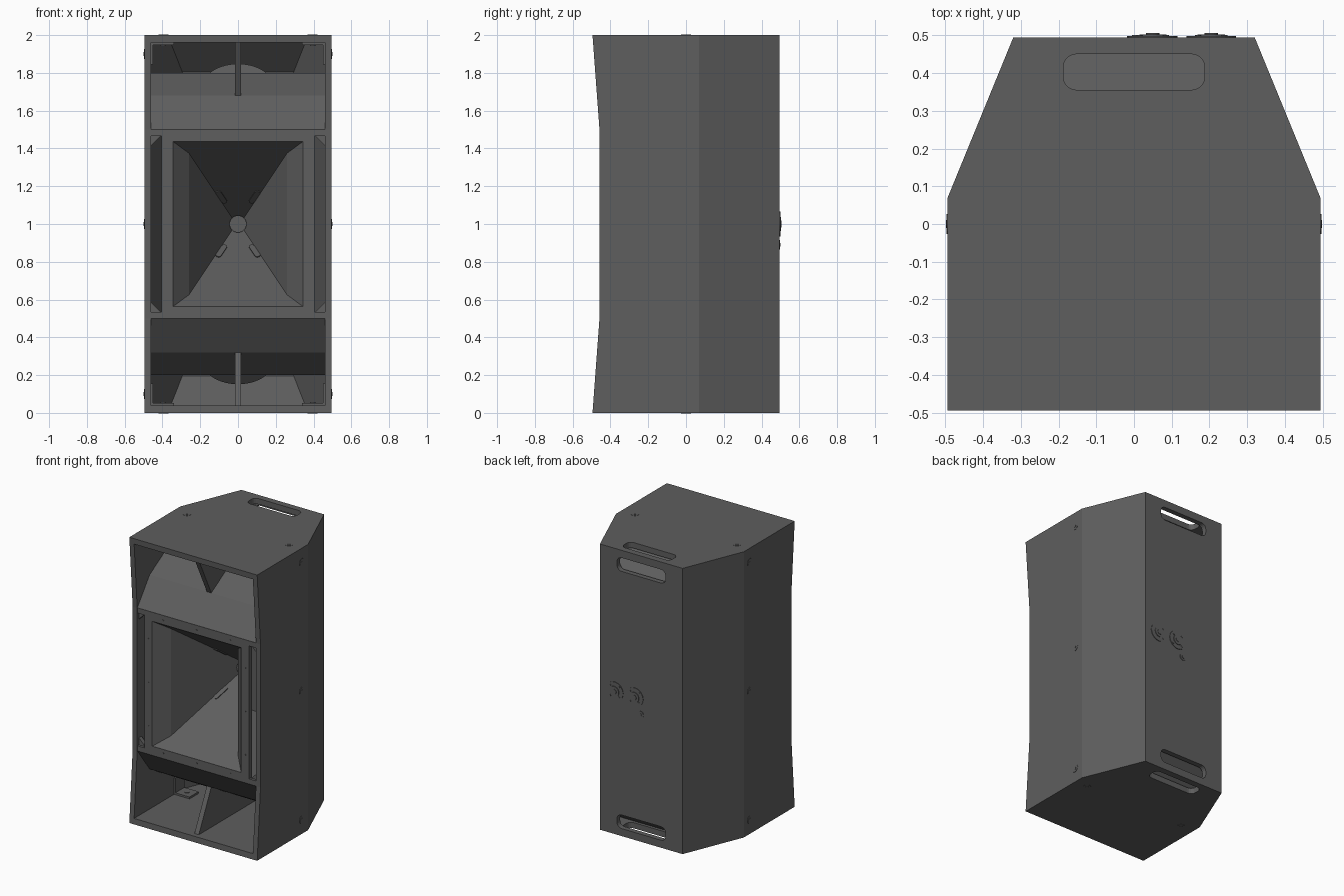
import bpy, bmesh, math
from mathutils import Vector

if "Cube" in bpy.data.objects:
    bpy.data.objects.remove(bpy.data.objects["Cube"])

paint = bpy.data.materials.new("charcoal_paint")
paint.use_nodes = True
GREY = (0.112, 0.112, 0.112, 1)
paint.diffuse_color = GREY
bsdf = paint.node_tree.nodes["Principled BSDF"]
bsdf.inputs["Base Color"].default_value = GREY
bsdf.inputs["Roughness"].default_value = 0.7


def finish(name, bm):
    bmesh.ops.recalc_face_normals(bm, faces=bm.faces)
    mesh = bpy.data.meshes.new(name)
    bm.to_mesh(mesh)
    bm.free()
    mesh.materials.append(paint)
    ob = bpy.data.objects.new(name, mesh)
    bpy.context.collection.objects.link(ob)
    return ob


def loft(name, rings, caps=True):
    bm = bmesh.new()
    loops = [[bm.verts.new(p) for p in ring] for ring in rings]
    n = len(loops[0])
    for a, b in zip(loops, loops[1:]):
        for i in range(n):
            j = (i + 1) % n
            bm.faces.new((a[i], a[j], b[j], b[i]))
    if caps:
        bm.faces.new(loops[0])
        bm.faces.new(loops[-1])
    return finish(name, bm)


def prism(name, pts, vec):
    pts = [Vector(p) for p in pts]
    return loft(name, [pts, [p + Vector(vec) for p in pts]])


def box(name, x0, x1, y0, y1, z0, z1):
    return prism(name, [(x0, y0, z0), (x1, y0, z0), (x1, y1, z0), (x0, y1, z0)], (0, 0, z1 - z0))


def disc(name, loc, axis, r, depth, sides=24):
    # short cylinder centred on loc
    axis = Vector(axis).normalized()
    u = axis.orthogonal().normalized()
    v = axis.cross(u)
    ring = []
    for i in range(sides):
        a = math.tau * i / sides
        ring.append(Vector(loc) - axis * depth / 2 + (u * math.cos(a) + v * math.sin(a)) * r)
    return prism(name, ring, axis * depth)


def rounded(w, h, r):
    # rounded rectangle outline
    pts = []
    for k, (sx, sy) in enumerate([(1, 1), (-1, 1), (-1, -1), (1, -1)]):
        for i in range(6):
            a = math.pi / 2 * (k + i / 5)
            pts.append((sx * (w / 2 - r) + r * math.cos(a), sy * (h / 2 - r) + r * math.sin(a)))
    return pts


def cut(ob, cutter):
    cutter.hide_render = True
    mod = ob.modifiers.new("cut", 'BOOLEAN')
    mod.operation = 'DIFFERENCE'
    mod.solver = 'EXACT'
    mod.object = cutter
    bpy.context.view_layer.objects.active = ob
    bpy.ops.object.modifier_apply(modifier=mod.name)
    bpy.data.objects.remove(cutter)


def plan(side, back, front_y, bend_y, back_y, z):
    return [(-side, front_y, z), (side, front_y, z), (side, bend_y, z),
            (back, back_y, z), (-back, back_y, z), (-side, bend_y, z)]


def cavity_half(y):
    # half width of the inside, slightly sunk into the walls
    return 0.47 - max(0, y - 0.055) * 0.41


def cross_panel(name, profile, flip):
    # wall-to-wall part from a y-z profile, flipped for the lower half
    pts = [(y, 2 - z if flip else z) for y, z in profile]
    return loft(name, [[(s * cavity_half(y), y, z) for y, z in pts] for s in (-1, 1)])


# Cabinet shell with a concave front
cabinet = loft("cabinet", [plan(0.495, 0.32, y, 0.068, 0.495, z)
                           for z, y in [(0, -0.495), (0.5, -0.458), (1.5, -0.458), (2, -0.495)]])
cut(cabinet, loft("cavity", [plan(0.46, 0.295, -0.7, 0.055, 0.46, z) for z in (0.04, 1.96)]))

# Hand holes through the top, bottom and back
hole = rounded(0.375, 0.095, 0.035)
for z in (-0.1, 1.9):
    cut(cabinet, prism("hand_hole", [(x, 0.403 + y, z) for x, y in hole], (0, 0, 0.2)))
for z in (0.1, 1.9):
    cut(cabinet, prism("hand_hole", [(x, 0.43, z + y) for x, y in hole], (0, 0.2, 0)))

# Port panels, handle pockets, fins and drivers, top and bottom
for flip, end in ((False, "upper"), (True, "lower")):
    def mz(z):
        return 2 - z if flip else z
    s = -1 if flip else 1
    cross_panel(end + "_port_ramp", [(-0.457, 1.5), (-0.32, 1.68), (-0.115, 1.8),
                                     (0.055, 1.8), (0.055, 1.5)], flip)
    cross_panel(end + "_port_rear", [(0.055, 1.5), (0.055, 1.8), (0.465, 1.8), (0.465, 1.5)], flip)
    cross_panel(end + "_handle_pocket", [(0.305, 1.965), (0.465, 1.8), (0.465, 1.825), (0.33, 1.965)], flip)
    fin = [(-0.46, 1.965), (-0.32, 1.68), (-0.115, 1.795), (0.1, 1.795), (0.3, 1.965)]
    prism(end + "_fin", [(-0.017, y, mz(z)) for y, z in fin], (0.034, 0, 0))
    disc(end + "_driver", (0, 0.1, mz(1.7)), (0, -1, s), 0.2, 0.02, 48)

# Horn baffle bars and screws
for s, side in ((-1, "right"), (1, "left")):
    xs = sorted((s * 0.345, s * 0.405))
    box(side + "_flange", *xs, -0.457, -0.425, 0.53, 1.47)
    for z in (0.695, 1, 1.305):
        disc("flange_screw", (s * 0.375, -0.457, z), (0, 1, 0), 0.006, 0.004, 10)
for s, end in ((-1, "lower"), (1, "upper")):
    box(end + "_flange", -0.36, 0.36, -0.457, -0.425, *sorted((1 + s * 0.437, 1 + s * 0.47)))
    box(end + "_baffle_bar", -0.47, 0.47, -0.457, -0.425, *sorted((1 + s * 0.465, 1 + s * 0.501)))
    for x in (-0.26, 0, 0.26):
        disc("flange_screw", (x, -0.457, 1 + s * 0.465), (0, 1, 0), 0.006, 0.004, 10)
    # Small gussets in the side slots
    for t in (-1, 1):
        prism("slot_gusset", [(t * 0.465, -0.44, 1 + s * 0.47), (t * 0.405, -0.44, 1 + s * 0.47),
                              (t * 0.465, -0.44, 1 + s * 0.41)], (0, 0.03, 0))

# Horn flare with a kinked mouth
stages = [(-0.457, 0.345, 0.4375), (-0.37, 0.26, 0.375), (0.09, 0.03, 0.03)]
loft("horn", [[(-w, y, 1 - h), (w, y, 1 - h), (w, y, 1 + h), (-w, y, 1 + h)]
              for y, w, h in stages], caps=False)
disc("horn_throat", (0, 0.055, 1), (0, 1, 0), 0.045, 0.01, 32)

# Slots beside the horn corners
for sx in (-1, 1):
    for sz in (-1, 1):
        u = Vector((0.5 * sx, -1, 0.75 * sz)).normalized()
        n = Vector((0, -0.75, -sz)).normalized()
        v = n.cross(u)
        mid = Vector((sx * 0.088, -0.063, 1 + sz * 0.145))
        prism("horn_slot", [mid + u * a + v * b for a, b in rounded(0.11, 0.03, 0.014)], n * 0.006)


# Rigging points with inner nut plates
def rigging(loc, axis):
    disc("rigging_ring", loc, axis, 0.027, 0.004)
    disc("rigging_bolt", loc, axis, 0.01, 0.008, 16)


for s in (-1, 1):
    for z, inner in ((0, 0.046), (2, 1.954)):
        rigging((s * 0.395, 0, z), (0, 0, 1))
        box("nut_plate", *sorted((s * 0.34, s * 0.465)), -0.05, 0.05, inner - 0.007, inner + 0.007)
        disc("nut", (s * 0.395, 0, inner), (0, 0, 1), 0.015, 0.022, 12)
    for z in (0.1, 1, 1.9):
        rigging((s * 0.495, 0, z), (1, 0, 0))
    for z in (0.1, 1.9):
        box("side_nut_plate", *sorted((s * 0.45, s * 0.465)), -0.05, 0.05, z - 0.055, z + 0.055)

# Rear connectors
for x in (0.205, 0.05):
    disc("connector_plate", (x, 0.495, 1), (0, 1, 0), 0.066, 0.008, 32)
    disc("connector_ring", (x, 0.495, 1), (0, 1, 0), 0.036, 0.016, 24)
    disc("connector_core", (x, 0.495, 1), (0, 1, 0), 0.018, 0.022, 16)
    for i in range(4):
        a = math.pi / 4 + i * math.pi / 2
        disc("connector_screw", (x + 0.05 * math.cos(a), 0.495, 1 + 0.05 * math.sin(a)),
             (0, 1, 0), 0.008, 0.012, 10)
disc("rear_bolt_ring", (0.005, 0.495, 0.89), (0, 1, 0), 0.024, 0.006)
disc("rear_bolt", (0.005, 0.495, 0.89), (0, 1, 0), 0.01, 0.012, 12)
